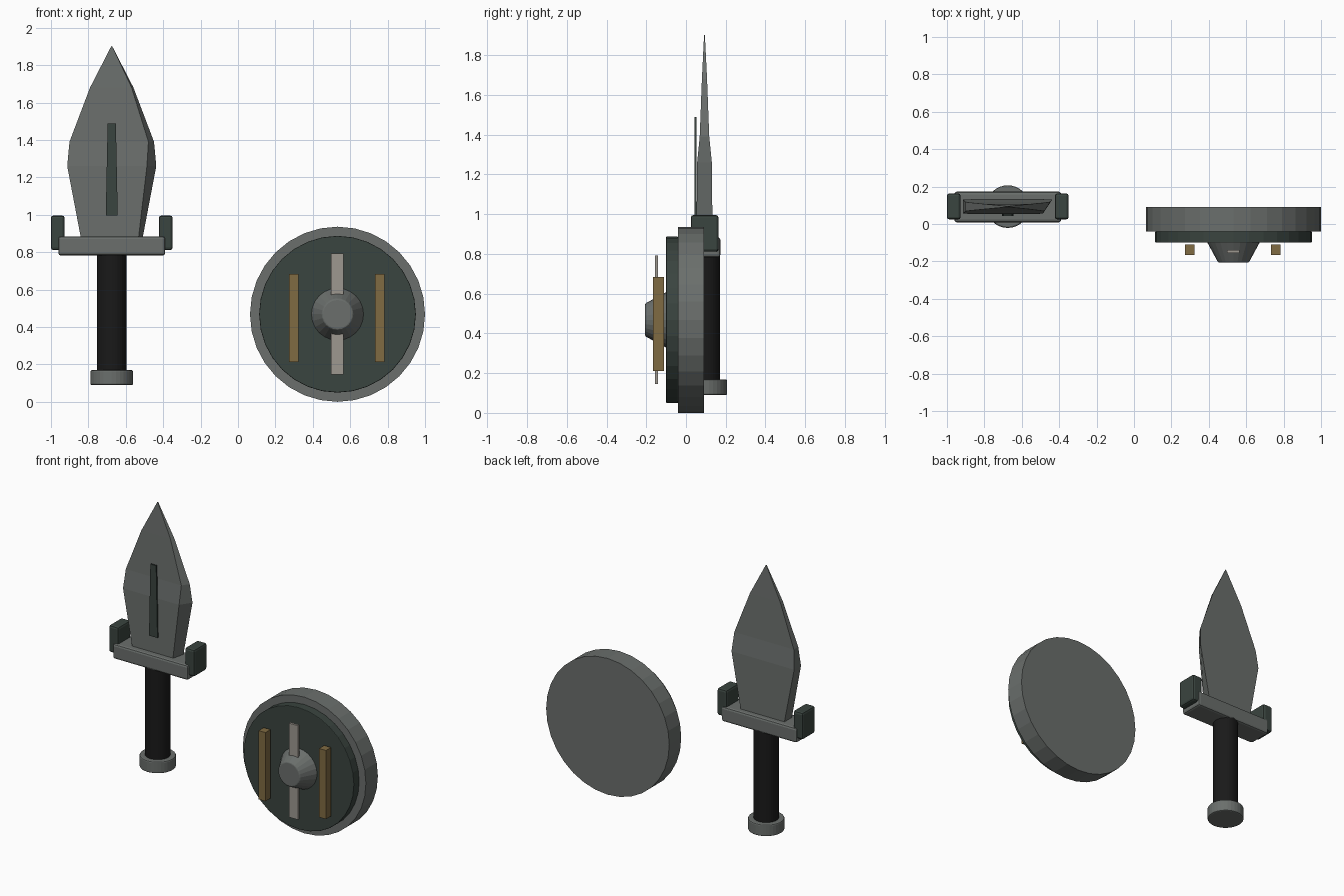
import bpy, bmesh, math
from mathutils import Matrix

if "Cube" in bpy.data.objects:
    bpy.data.objects.remove(bpy.data.objects["Cube"])


def mat(name, r, g, b):
    m = bpy.data.materials.new(name)
    m.diffuse_color = (r, g, b, 1)
    m.use_nodes = True
    m.node_tree.nodes["Principled BSDF"].inputs["Base Color"].default_value = m.diffuse_color
    return m


STEEL = mat("grey steel", 0.145, 0.158, 0.150)
GREEN = mat("dark green", 0.042, 0.058, 0.050)
BLACK = mat("black grip", 0.010, 0.010, 0.010)
BRASS = mat("dull brass", 0.215, 0.145, 0.055)
PALE = mat("pale strap", 0.34, 0.315, 0.28)


def finish(name, bm, m, bevel=0):
    bmesh.ops.recalc_face_normals(bm, faces=bm.faces)
    me = bpy.data.meshes.new(name)
    bm.to_mesh(me)
    bm.free()
    me.materials.append(m)
    ob = bpy.data.objects.new(name, me)
    bpy.context.collection.objects.link(ob)
    if bevel:
        mod = ob.modifiers.new("bevel", 'BEVEL')
        mod.width = bevel
        mod.segments = 2
        mod.limit_method = 'ANGLE'
    return ob


def box(name, x, y, z, m, bevel=0):
    """Box from (min, max) ranges."""
    bm = bmesh.new()
    r = (x, y, z)
    size = [b - a for a, b in r]
    mid = [(a + b) / 2 for a, b in r]
    bmesh.ops.create_cube(bm, size=1, matrix=Matrix.Translation(mid) @ Matrix.Diagonal((*size, 1)))
    return finish(name, bm, m, bevel)


def drum(name, mid, depth, r1, r2, n, m, axis='Z', bevel=0):
    """Cylinder or cone; with axis 'Y' r2 is the front end."""
    bm = bmesh.new()
    rot = Matrix.Rotation(math.pi / 2, 4, 'X') if axis == 'Y' else Matrix()
    bmesh.ops.create_cone(bm, cap_ends=True, segments=n, radius1=r1, radius2=r2,
                          depth=depth, matrix=Matrix.Translation(mid) @ rot)
    return finish(name, bm, m, bevel)


def loft(name, rings, m):
    """Skin a list of four-point rings."""
    bm = bmesh.new()
    vs = [[bm.verts.new(p) for p in ring] for ring in rings]
    for a, b in zip(vs, vs[1:]):
        for i in range(4):
            j = (i + 1) % 4
            bm.faces.new((a[i], a[j], b[j], b[i]))
    bm.faces.new(vs[0])
    bm.faces.new(vs[-1])
    return finish(name, bm, m)


# --- sword ---
SX, SY = -0.675, 0.093
drum("pommel", (SX, SY, 0.129), 0.08, 0.114, 0.114, 32, STEEL, bevel=0.008)
drum("grip", (SX, SY, 0.475), 0.64, 0.079, 0.079, 32, BLACK)
box("guard", (SX - 0.286, SX + 0.286), (0.009, 0.173), (0.782, 0.884), STEEL, 0.014)
for side in (-1, 1):
    c = SX + side * 0.289
    box("guard_prong", (c - 0.037, c + 0.037), (0.024, 0.164), (0.811, 0.996), GREEN, 0.014)

# blade: height, half width, half thickness, inset of the front right edge
rings = []
for z, w, t, inset in ((0.85, 0.160, 0.041, 0.02), (1.26, 0.238, 0.037, 0.05),
                       (1.39, 0.226, 0.024, 0.03), (1.68, 0.116, 0.013, 0.01),
                       (1.902, 0.002, 0.002, 0)):
    rings.append([(SX - w, SY - t, z), (SX + w - inset, SY - t, z),
                  (SX + w, SY + t, z), (SX - w, SY + t, z)])
loft("blade", rings, STEEL)

# tapered strip down the front of the blade
rings = []
for z, w in ((0.995, 0.032), (1.488, 0.022)):
    rings.append([(SX - w, 0.044, z), (SX + w, 0.044, z), (SX + w, 0.054, z), (SX - w, 0.054, z)])
loft("blade_inlay", rings, GREEN)

# --- shield ---
HX, HZ = 0.532, 0.468
drum("shield_rim", (HX, 0.025, HZ), 0.13, 0.468, 0.468, 32, STEEL, 'Y')
drum("shield_face", (HX, -0.07, HZ), 0.06, 0.419, 0.419, 32, GREEN, 'Y', 0.004)
drum("shield_boss", (HX, -0.1505, HZ), 0.111, 0.142, 0.082, 24, STEEL, 'Y', 0.006)
for c in (0.298, 0.758):
    box("shield_bar", (c - 0.026, c + 0.026), (-0.165, -0.110), (0.212, 0.684), BRASS)
box("shield_strap", (0.496, 0.565), (-0.156, -0.140), (0.146, 0.792), PALE)
